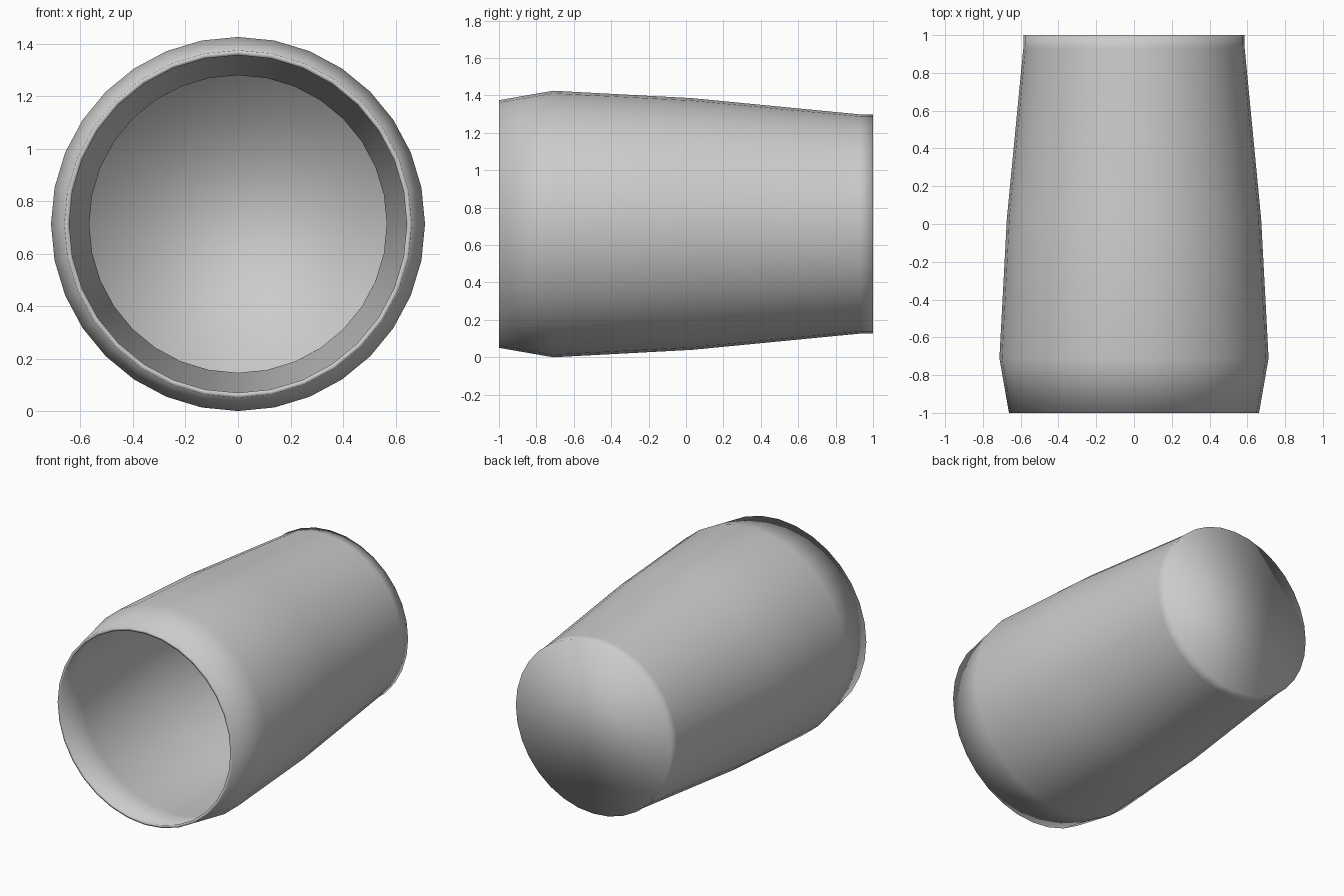
import bpy, bmesh, math

if "Cube" in bpy.data.objects:
    bpy.data.objects.remove(bpy.data.objects["Cube"])

SIDES = 32
CZ = 0.7125

# Cup wall profile as (y, radius): outside from base to rim, then inside back to the floor
PROFILE = [
    (1.0, 0.585), (0.93, 0.586), (0.03, 0.673), (-0.71, 0.7125), (-1.0, 0.662),
    (-1.0, 0.643), (-0.71, 0.693), (0.03, 0.654), (0.93, 0.567), (0.98, 0.566),
]


def ring(bm, y, r):
    return [bm.verts.new((r * math.sin(2 * math.pi * i / SIDES), y,
                          CZ + r * math.cos(2 * math.pi * i / SIDES)))
            for i in range(SIDES)]


bm = bmesh.new()
rings = [ring(bm, y, r) for y, r in PROFILE]

# Walls and rim
for a, b in zip(rings, rings[1:]):
    for i in range(SIDES):
        j = (i + 1) % SIDES
        bm.faces.new((a[i], a[j], b[j], b[i]))

# Closed base and inner floor
bm.faces.new(rings[0])
bm.faces.new(rings[-1])
bmesh.ops.recalc_face_normals(bm, faces=bm.faces)

# Rounded shading all over
for f in bm.faces:
    f.smooth = True

mesh = bpy.data.meshes.new("cup")
bm.to_mesh(mesh)
bm.free()
cup = bpy.data.objects.new("cup", mesh)
bpy.context.collection.objects.link(cup)
